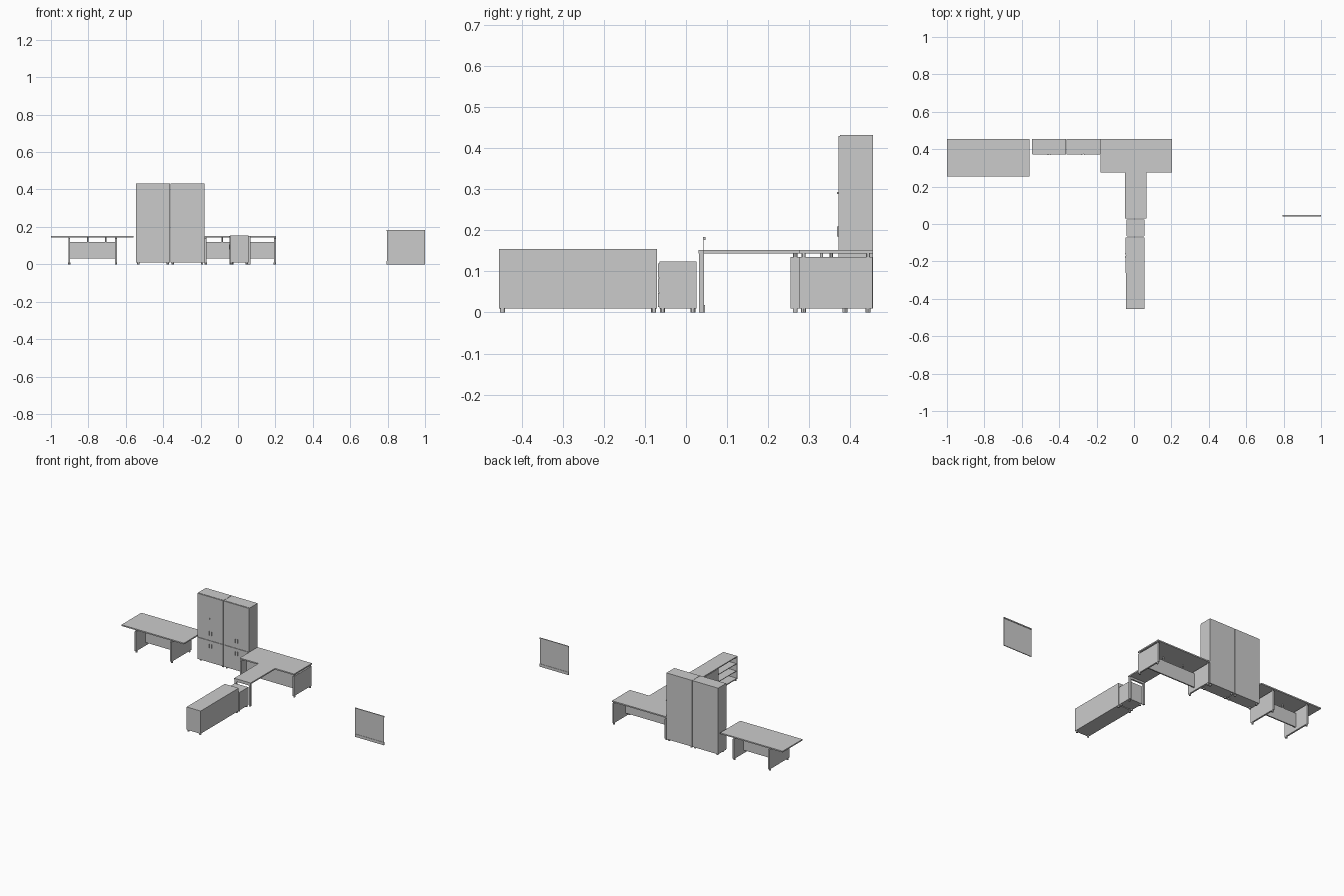
import bpy, bmesh
from mathutils import Vector

if "Cube" in bpy.data.objects:
    bpy.data.objects.remove(bpy.data.objects["Cube"])


def boxes(name, parts):
    """One object from boxes given as (x0, x1, y0, y1, z0, z1)."""
    bm = bmesh.new()
    for x0, x1, y0, y1, z0, z1 in parts:
        vs = bmesh.ops.create_cube(bm, size=1)["verts"]
        for v in vs:
            v.co = Vector(((x0 + x1) / 2 + v.co.x * (x1 - x0),
                           (y0 + y1) / 2 + v.co.y * (y1 - y0),
                           (z0 + z1) / 2 + v.co.z * (z1 - z0)))
    me = bpy.data.meshes.new(name)
    bm.to_mesh(me)
    bm.free()
    ob = bpy.data.objects.new(name, me)
    bpy.context.collection.objects.link(ob)
    return ob


def pegs(name, points, r, z0, z1):
    """Round feet or spacers at the given (x, y) points."""
    bm = bmesh.new()
    for x, y in points:
        vs = bmesh.ops.create_cone(bm, cap_ends=True, segments=12, radius1=r,
                                   radius2=r, depth=z1 - z0)["verts"]
        bmesh.ops.translate(bm, verts=vs, vec=(x, y, (z0 + z1) / 2))
    me = bpy.data.meshes.new(name)
    bm.to_mesh(me)
    bm.free()
    ob = bpy.data.objects.new(name, me)
    bpy.context.collection.objects.link(ob)
    bpy.context.view_layer.objects.active = ob
    ob.select_set(True)
    bpy.ops.object.shade_smooth_by_angle()
    ob.select_set(False)


def corners(x0, x1, y0, y1, inset=0.012):
    return [(x, y) for x in (x0 + inset, x1 - inset)
            for y in (y0 + inset, y1 - inset)]


TOP0, TOP1 = 0.144, 0.152


def desk(name, x0, x1, y0, y1, legs, panel_y, posts):
    # worktop, two slab legs and a modesty panel hung from spacers
    boxes(name + "_top", [(x0, x1, y0, y1, TOP0, TOP1)])
    boxes(name + "_legs", [(x - 0.005, x + 0.005, y0, y1 - 0.001, 0.01, 0.135)
                           for x in legs])
    boxes(name + "_modesty_panel", [(legs[0] + 0.005, legs[1] - 0.005,
                                     panel_y - 0.004, panel_y + 0.004, 0.03, 0.12)])
    pts = [(x, y) for x in legs for y in (y0 + 0.011, y1 - 0.012)]
    pegs(name + "_feet", pts, 0.006, 0, 0.01)
    pegs(name + "_leg_spacers", pts, 0.005, 0.135, TOP0)
    pegs(name + "_panel_spacers", [(x, panel_y) for x in posts], 0.004, 0.12, TOP0)


desk("left_desk", -1, -0.56, 0.255, 0.455, (-0.902, -0.652), 0.354, (-0.803, -0.707))
desk("right_desk", -0.18, 0.203, 0.275, 0.455, (-0.173, 0.197), 0.33, (-0.085, 0.06))

# return table with a U-shaped end frame
boxes("return_top", [(-0.048, 0.068, 0.03, 0.275, TOP0, TOP1)])
boxes("return_frame", [(-0.046, -0.034, 0.032, 0.043, 0, 0.132),
                       (0.054, 0.066, 0.032, 0.043, 0, 0.132),
                       (-0.046, 0.066, 0.032, 0.043, 0.132, TOP0)])

# two tall cabinets with doors
for side, x0, x1 in (("left", -0.545, -0.3635), ("right", -0.3615, -0.18)):
    name = side + "_cabinet"
    mid = (x0 + x1) / 2
    boxes(name + "_body", [(x0, x1, 0.375, 0.455, 0.01, 0.432)])
    doors = []
    for a, b in ((x0 + 0.001, mid - 0.001), (mid + 0.001, x1 - 0.001)):
        doors += [(a, b, 0.371, 0.375, 0.012, 0.15), (a, b, 0.371, 0.375, 0.152, 0.43)]
    boxes(name + "_doors", doors)
    boxes(name + "_handles", [(mid + s * 0.008 - 0.0015, mid + s * 0.008 + 0.0015,
                               0.368, 0.371, z0, z1)
                              for s in (-1, 1) for z0, z1 in ((0.185, 0.21), (0.105, 0.13))])
    pegs(name + "_feet", corners(x0, x1, 0.375, 0.455), 0.006, 0, 0.01)
boxes("left_cabinet_lock", [(-0.459, -0.457, 0.368, 0.371, 0.288, 0.294)])

# low credenza: open shelves at one end, doors at the other, facing -x
X0, X1, Y0, Y1, Z0, Z1 = -0.044, 0.055, -0.455, -0.071, 0.01, 0.155
T = 0.006
boxes("credenza_carcass", [
    (X0, X1, Y0, Y1, Z1 - T, Z1), (X0, X1, Y0, Y1, Z0, Z0 + T),
    (X0, X1, Y0, Y0 + T, Z0 + T, Z1 - T), (X0, X1, Y1 - T, Y1, Z0 + T, Z1 - T),
    (X0, X1, -0.266, -0.26, Z0 + T, Z1 - T),
    (X1 - T, X1, Y0 + T, Y1 - T, Z0 + T, Z1 - T)])
boxes("credenza_shelves", [(X0 + 0.004, X1 - T, Y0 + T, -0.266, z, z + 0.004)
                           for z in (0.058, 0.104)])
boxes("credenza_doors", [(X0 - 0.002, X0 + 0.002, -0.262, -0.168, Z0 + 0.002, Z1 - T),
                         (X0 - 0.002, X0 + 0.002, -0.166, Y1, Z0 + 0.002, Z1 - T)])
boxes("credenza_handles", [(X0 - 0.005, X0 - 0.002, y, y + 0.003, 0.08, 0.105)
                           for y in (-0.178, -0.158)])
pegs("credenza_feet", corners(X0, X1, Y0, Y1, 0.008), 0.006, 0, 0.01)

# drawer pedestal
boxes("pedestal_body", [(-0.039, 0.055, -0.065, 0.025, 0.01, 0.124)])
boxes("pedestal_drawers", [(-0.038, 0.054, -0.068, -0.065, z, z + 0.034)
                           for z in (0.013, 0.049, 0.085)])
pegs("pedestal_feet", corners(-0.039, 0.055, -0.065, 0.025, 0.008), 0.006, 0, 0.01)

# thin hanging screen with rails top and bottom
boxes("screen_sheet", [(0.796, 0.999, 0.043, 0.044, 0.0, 0.183)])
boxes("screen_rails", [(0.795, 1.0, 0.041, 0.047, 0.177, 0.184),
                       (0.795, 1.0, 0.041, 0.046, 0.0, 0.018)])
